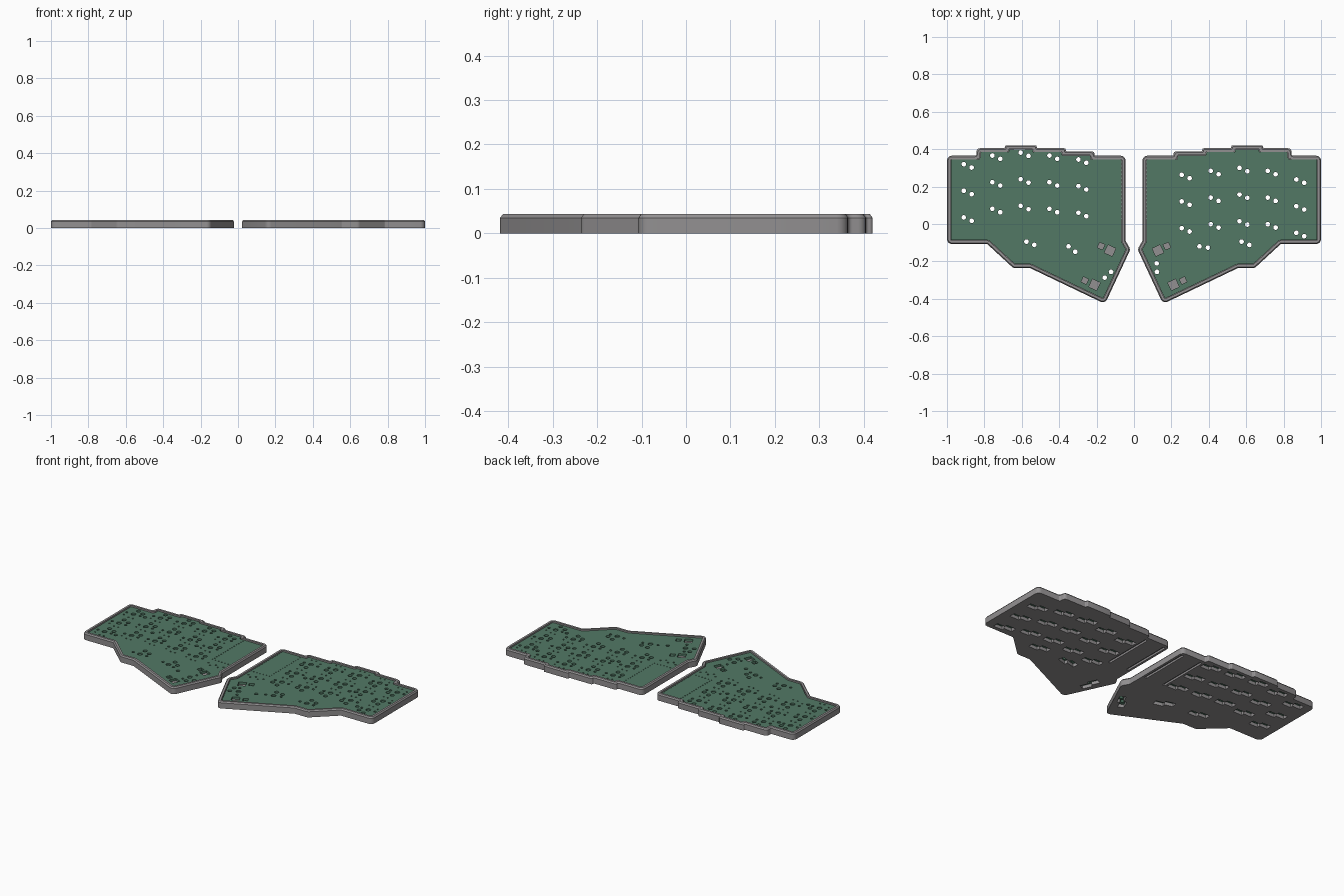
import bpy, bmesh, math
from mathutils import Vector, Matrix

if "Cube" in bpy.data.objects:
    bpy.data.objects.remove(bpy.data.objects["Cube"])


def material(name, rgb):
    m = bpy.data.materials.new(name)
    m.diffuse_color = (*rgb, 1)
    m.use_nodes = True
    m.node_tree.nodes["Principled BSDF"].inputs["Base Color"].default_value = m.diffuse_color
    return m


GREY = material("case grey", (0.29, 0.28, 0.285))
GREEN = material("board green", (0.085, 0.19, 0.13))

# Left half outline, counter-clockwise
OUTLINE = [(-1.0, -0.107), (-0.785, -0.107), (-0.645, -0.236), (-0.555, -0.236),
           (-0.155, -0.427), (-0.019, -0.135), (-0.045, -0.09), (-0.045, 0.365),
           (-0.212, 0.365), (-0.212, 0.387), (-0.365, 0.387), (-0.365, 0.405),
           (-0.52, 0.405), (-0.52, 0.42), (-0.69, 0.42), (-0.69, 0.405),
           (-0.842, 0.405), (-0.842, 0.365), (-1.0, 0.365)]


def ring(pts, inset, seg=4):
    """Outline moved inward by inset, with rounded corners."""
    pts = [Vector(p) for p in pts]
    n = len(pts)
    off, convex = [], []
    for i in range(n):
        a = (pts[i] - pts[i - 1]).normalized()
        b = (pts[(i + 1) % n] - pts[i]).normalized()
        na, nb = Vector((-a.y, a.x)), Vector((-b.y, b.x))
        off.append(pts[i] + (na + nb) * inset / (1 + na.dot(nb)))
        convex.append(a.x * b.y - a.y * b.x > 0)
    out = []
    for i in range(n):
        p, q, r = off[i - 1], off[i], off[(i + 1) % n]
        u, v = p - q, r - q
        rad = max(0.026 - inset, 0.004) if convex[i] else 0.01 + inset
        half = u.angle(v) / 2
        cut = min(rad / math.tan(half), 0.45 * u.length, 0.45 * v.length)
        s, e = q + u.normalized() * cut, q + v.normalized() * cut
        radius = cut * math.tan(half)
        c = q + (u.normalized() + v.normalized()).normalized() * radius / math.sin(half)
        a0 = math.atan2(s.y - c.y, s.x - c.x)
        da = math.atan2(e.y - c.y, e.x - c.x) - a0
        da = (da + math.pi) % (2 * math.pi) - math.pi
        for k in range(seg + 1):
            t = a0 + da * k / seg
            out.append((c.x + radius * math.cos(t), c.y + radius * math.sin(t)))
    return out


def make_object(name, bm, mat):
    bmesh.ops.recalc_face_normals(bm, faces=bm.faces)
    me = bpy.data.meshes.new(name)
    bm.to_mesh(me)
    bm.free()
    me.materials.append(mat)
    ob = bpy.data.objects.new(name, me)
    bpy.context.collection.objects.link(ob)
    return ob


def loft(name, pts, levels, mat):
    """Stack of (inset, z) rings, capped at both ends."""
    bm = bmesh.new()
    rings = [[bm.verts.new((x, y, z)) for x, y in ring(pts, d)] for d, z in levels]
    n = len(rings[0])
    for lo, hi in zip(rings, rings[1:]):
        for i in range(n):
            j = (i + 1) % n
            bm.faces.new((lo[i], lo[j], hi[j], hi[i]))
    bm.faces.new(rings[0][::-1])
    bm.faces.new(rings[-1])
    return make_object(name, bm, mat)


def peg(bm, pos, r, z0, z1, seg=16):
    bmesh.ops.create_cone(bm, cap_ends=True, segments=seg, radius1=r, radius2=r, depth=z1 - z0,
                          matrix=Matrix.Translation((pos[0], pos[1], (z0 + z1) / 2)))


def block(bm, pos, size, z0, z1, deg=0):
    bmesh.ops.create_cube(bm, size=1, matrix=Matrix.Translation((pos[0], pos[1], (z0 + z1) / 2))
                          @ Matrix.Rotation(math.radians(deg), 4, 'Z')
                          @ Matrix.Diagonal((size[0], size[1], z1 - z0, 1)))


def carve(target, bm):
    cutter = make_object("cutter", bm, target.data.materials[0])
    cutter.hide_render = True
    mod = target.modifiers.new("carve", 'BOOLEAN')
    mod.operation, mod.solver, mod.object = 'DIFFERENCE', 'EXACT', cutter
    mod.use_self = True
    for o in bpy.context.selected_objects:
        o.select_set(False)
    bpy.context.view_layer.objects.active = target
    target.select_set(True)
    bpy.ops.object.modifier_apply(modifier=mod.name)
    bpy.data.objects.remove(cutter)
    bpy.ops.object.shade_smooth_by_angle(angle=math.radians(30))


COLUMNS = [(-0.91, 0.27), (-0.757, 0.316), (-0.606, 0.332), (-0.452, 0.316), (-0.297, 0.295)]
THUMBS = [(-0.575, -0.144, 0), (-0.363, -0.168, -15), (-0.168, -0.235, -115)]
WINDOWS = [(-0.128, -0.142, 0.046), (-0.176, -0.118, 0.03),
           (-0.211, -0.325, 0.046), (-0.263, -0.302, 0.03)]
MOUNTS = [(-0.833, 0.273), (-0.833, -0.015), (-0.68, 0.128), (-0.375, 0.128), (-0.27, -0.205)]
FLOOR, TOP, BLIND = 0.0205, 0.035, 0.027

for side, s in (("left", 1), ("right", -1)):
    pts = OUTLINE if s == 1 else [(-x, y) for x, y in reversed(OUTLINE)]
    case = loft(side + "_case", pts, [(0, 0), (0, 0.035), (0.006, 0.043),
                                      (0.019, 0.043), (0.019, 0.02)], GREY)
    board = loft(side + "_circuit_board", pts, [(0.021, FLOOR), (0.021, TOP)], GREEN)
    holes, pockets = bmesh.new(), bmesh.new()

    # Key positions: finger keys are turned round on the right half
    keys = [(s * x, y - 0.1425 * r, 0 if s == 1 else 180, True)
            for x, y in COLUMNS for r in range(3)]
    keys += [(s * x, y, s * a, False) for x, y, a in THUMBS]
    for x, y, deg, finger in keys:
        rot = Matrix.Rotation(math.radians(deg), 2)

        def at(dx, dy):
            return Vector((x, y)) + rot @ Vector((dx, dy))

        # Socket holes go right through
        for p in ((0, 0.05), (0.042, 0.032)):
            peg(holes, at(*p), 0.0125, 0.01, 0.05)
        # Stem and side post recesses
        peg(holes, at(0, 0), 0.0145, BLIND, 0.05)
        for dx in (-0.046, 0.046):
            peg(holes, at(dx, 0), 0.008, BLIND, 0.05, 12)
        # Diode pin recesses
        if finger:
            for p in ((-0.042, -0.034), (0.0, -0.05), (0.03, -0.05)):
                peg(holes, at(*p), 0.005, BLIND, 0.05, 8)
        # Stepped socket pocket through the case floor
        block(pockets, at(-0.006, 0.05), (0.062, 0.036), -0.01, 0.0203, deg)
        block(pockets, at(0.047, 0.032), (0.062, 0.0365), -0.0105, 0.0204, deg)

    # Square windows and mounting recesses
    for x, y, w in WINDOWS:
        block(holes, (s * x, y), (w, w), 0.01, 0.05, -25 * s)
    for x, y in MOUNTS:
        peg(holes, (s * x, y), 0.011, BLIND, 0.05)

    # Controller pin rows with grooves underneath
    for x in (-0.197, -0.067):
        for i in range(15):
            peg(holes, (s * x, 0.03 + i * 0.0215), 0.004, BLIND, 0.05, 6)
        block(pockets, (s * x, 0.18), (0.016, 0.32), -0.01, 0.012)
    for i in range(1, 6):
        peg(holes, (s * (-0.197 + i * 0.0217), 0.03), 0.004, BLIND, 0.05, 6)
    # Small connector pins below the controller
    for i in range(5):
        peg(holes, (s * (-0.19 + i * 0.026), -0.02 - 0.02 * (i % 2)), 0.0055, BLIND, 0.05, 8)

    carve(board, holes)
    carve(case, pockets)
